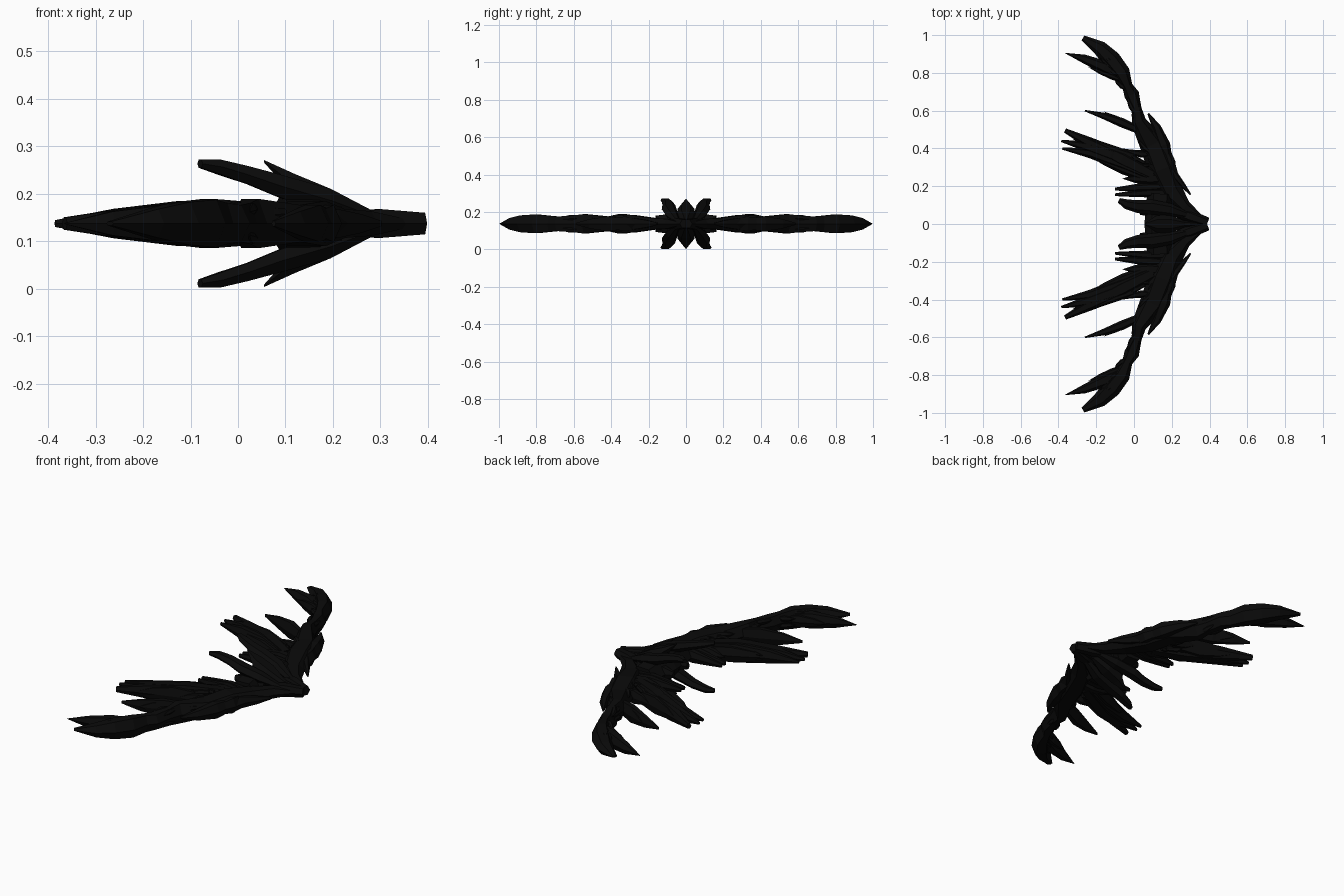
import bpy, math, random
from mathutils import Vector

cube = bpy.data.objects.get("Cube")
if cube:
    bpy.data.objects.remove(cube)
random.seed(4)
MID = 0.137  # height of the symmetry plane

black = bpy.data.materials.new("matte black")
black.use_nodes = True
colour = (0.003, 0.003, 0.003, 1)
black.diffuse_color = colour
shader = black.node_tree.nodes["Principled BSDF"]
shader.inputs["Base Color"].default_value = colour
shader.inputs["Roughness"].default_value = 0.9


def loft(path, widths, thicks, sides=6):
    """Lens-shaped tube along a path; returns vertices and faces."""
    path = [Vector(p).to_3d() for p in path]
    verts, faces = [], []
    for i, p in enumerate(path):
        d = path[min(i + 1, len(path) - 1)] - path[max(i - 1, 0)]
        side = Vector((-d.y, d.x, 0)).normalized()
        for k in range(sides):
            a = math.tau * k / sides
            verts.append(p + side * math.cos(a) * widths[i]
                         + Vector((0, 0, math.sin(a) * thicks[i])))
    for i in range(len(path) - 1):
        for k in range(sides):
            a, b = i * sides + k, i * sides + (k + 1) % sides
            faces.append((a, b, b + sides, a + sides))
    faces.append(tuple(reversed(range(sides))))
    faces.append(tuple(range(len(verts) - sides, len(verts))))
    return verts, faces


def part(name, pieces, both_sides=True, above_below=False):
    """Join lofted pieces into one mirrored object."""
    verts, faces = [], []
    for v, f in pieces:
        n = len(verts)
        verts += v
        faces += [tuple(i + n for i in face) for face in f]
    mesh = bpy.data.meshes.new(name)
    mesh.from_pydata(verts, [], faces)
    mesh.materials.append(black)
    obj = bpy.data.objects.new(name, mesh)
    obj.location.z = MID
    bpy.context.collection.objects.link(obj)
    if both_sides or above_below:
        m = obj.modifiers.new("mirror", "MIRROR")
        m.use_axis = (False, both_sides, above_below)
        m.use_mirror_merge = False


def straight(a, b, width, thick, bend=0.01, blunt=0.03):
    """Slightly bowed shard that swells, then tapers to its end."""
    a, b = Vector(a).to_3d(), Vector(b).to_3d()
    d = b - a
    bow = Vector((-d.y, d.x, 0)).normalized() * bend
    env = [.75, 1, .65, blunt]
    return loft([a, a + d * .35 + bow, a + d * .7 + bow, b],
                [width * e for e in env], [thick * e for e in env])


# Main limb sweeping from the front point out to the tip
limb = [(.39, .01), (.27, .09), (.20, .17), (.15, .29), (.10, .42), (.025, .54), (.015, .61),
        (-.012, .685), (-.035, .73), (-.065, .80), (-.12, .87), (-.18, .93), (-.27, .985)]
limb_w = [.003, .035, .06, .075, .07, .04, .025, .04, .028, .045, .05, .04, .015]
limb_t = [.002, .03, .035, .055, .045, .06, .05, .045, .05, .058, .052, .035, .005]
part("main_limb", [loft(limb, limb_w, limb_t)])

# Long branch beside the tip
part("tip_branch", [
    straight((-.05, .775), (-.365, .905), .035, .045, -.01),
    straight((-.05, .76), (-.24, .83), .02, .035, 0)])

# Big trailing cluster of feathers
part("trailing_feathers", [
    straight((.1, .26), (-.365, .495), .048, .06, 0, .25),
    straight((.1, .25), (-.38, .4), .04, .055, -.02, .15),
    straight((.02, .31), (-.385, .44), .04, .055, -.012, .15),
    straight((.05, .25), (-.25, .37), .03, .045, 0),
    straight((.0, .36), (-.28, .475), .022, .05)])

# Outer trailing spikes
part("outer_spikes", [
    straight((.04, .49), (-.26, .6), .025, .05, -.008, .15),
    straight((.03, .49), (-.16, .595), .02, .045, 0),
    straight((.1, .37), (-.065, .4), .02, .04)])

# Leading edge spikes
part("leading_spikes", [
    straight((.18, .32), (.075, .585), .035, .045, -.015, .15),
    straight((.15, .34), (.3, .155), .022, .035, 0, .2),
    straight((.19, .24), (.12, .47), .035, .045, -.02)])

# Short inner feathers by the middle
part("inner_feathers", [
    straight((.16, .2), (-.1, .185), .026, .035, 0, .3),
    straight((.17, .17), (-.1, .155), .024, .035, 0, .3),
    straight((.16, .24), (-.06, .24), .035, .045, 0),
    straight((.22, .08), (.03, .06), .04, .06, 0, .3),
    straight((.39, .008), (.12, .1), .035, .035, 0, .5)])

# Core block joining both sides
part("core", [loft([(.14, -.16), (.13, 0), (.14, .16)], [.07, .075, .07], [.05, .075, .05])], False)

# Curved horns rising and dropping behind the front point
part("curved_horns", [
    loft([(.29, .045, .012), (.19, .075, .048), (.09, .09, .078),
          (.02, .092, .102), (-.04, .105, .119), (-.08, .125, .126)],
         [.015, .035, .04, .034, .026, .013], [.012, .03, .028, .022, .018, .01])], above_below=True)

# Central crest: upright blade splitting into an upper and lower point
part("central_crest", [
    loft([(.385, 0, 0), (.35, 0, .006), (.27, 0, .014), (.19, 0, .045), (.12, 0, .08), (.055, 0, .131)],
         [.002, .008, .016, .05, .045, .003], [.002, .008, .016, .035, .028, .003])], False, True)

# Small overlapping barbs roughening the limb
barbs = []
for i in range(2, len(limb) - 3):
    a, b = Vector(limb[i]), Vector(limb[i + 1])
    along = (b - a).normalized()
    across = Vector((-along.y, along.x))
    for k in range(5):
        start = a.lerp(b, k / 5) + across * random.uniform(-.5, .5) * limb_w[i]
        end = start + along * random.uniform(.06, .09) + across * random.uniform(-.005, .035)
        lift = limb_t[i] * random.uniform(.3, .6)
        barbs.append(straight((start.x, start.y, lift), (end.x, end.y, lift * .8), .014, .016, .004))
part("limb_barbs", barbs, above_below=True)

# Fine barbs fraying the trailing cluster
fray = []
for i in range(14):
    t = i / 14
    start = Vector((.08, .28, .03)).lerp(Vector((-.24, .42, .015)), t)
    start.y += random.uniform(-.035, .035)
    end = start + Vector((-.11, random.uniform(.0, .07), -.01))
    fray.append(straight(start, end, .012, .016, .004))
part("feather_barbs", fray, above_below=True)
